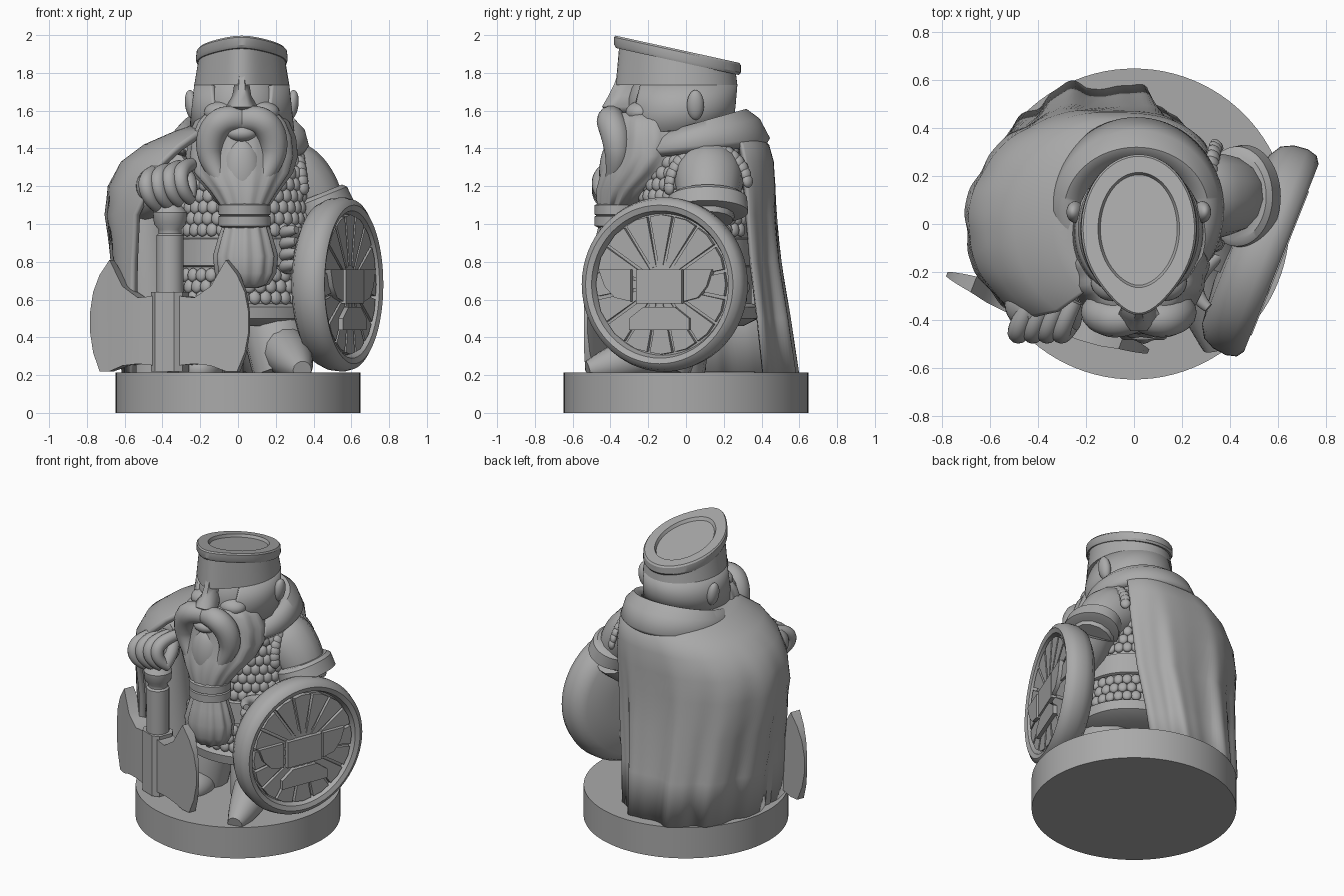
import bpy, bmesh
from math import sin, cos, pi, radians, copysign
from mathutils import Vector, Matrix

if "Cube" in bpy.data.objects:
    bpy.data.objects.remove(bpy.data.objects["Cube"])

stone = bpy.data.materials.new("stone grey")
stone.use_nodes = True
GREY = (0.4, 0.4, 0.4, 1)
stone.diffuse_color = GREY
stone.node_tree.nodes["Principled BSDF"].inputs["Base Color"].default_value = GREY


def finish(ob, angle=40):
    ob.data.materials.clear()
    ob.data.materials.append(stone)
    bpy.ops.object.select_all(action="DESELECT")
    ob.select_set(True)
    bpy.context.view_layer.objects.active = ob
    bpy.ops.object.shade_smooth_by_angle(angle=radians(angle))
    return ob


def from_bmesh(name, bm, matrix=None, angle=40):
    bmesh.ops.recalc_face_normals(bm, faces=bm.faces)
    if matrix:
        bm.transform(matrix)
    me = bpy.data.meshes.new(name)
    bm.to_mesh(me)
    bm.free()
    ob = bpy.data.objects.new(name, me)
    bpy.context.collection.objects.link(ob)
    return finish(ob, angle)


def loft(name, rings, closed=True, matrix=None, angle=40):
    bm = bmesh.new()
    rows = [[bm.verts.new(p) for p in r] for r in rings]
    n = len(rows[0])
    for a, b in zip(rows, rows[1:]):
        for i in range(n if closed else n - 1):
            j = (i + 1) % n
            bm.faces.new((a[i], a[j], b[j], b[i]))
    if closed:
        bm.faces.new(rows[0])
        bm.faces.new(rows[-1])
    return from_bmesh(name, bm, matrix, angle)


def ring(z, cx, cy, rx, ry, slope=0, tip=0, fold=0, waves=16, n=64):
    """Level ellipse, optionally tilted, pointed at the front or fluted."""
    pts = []
    for i in range(n):
        t = 2 * pi * i / n
        k = 1 + fold * cos(waves * t)
        y = cy + ry * k * sin(t) - tip * max(0, -sin(t)) ** 8
        pts.append((cx + rx * k * cos(t), y, z - slope * y))
    return pts


def arc(z, cx, cy, rx, ry, a0, a1, slope=0, fold=0, square=1.0, n=96):
    """Part of an ellipse, squarer on the left, with optional cloth folds."""
    pts = []
    for i in range(n + 1):
        t = radians(a0 + (a1 - a0) * i / n)
        k = 1 + fold * (cos(11 * (t - radians(70))) + 0.3 * sin(23 * t))
        p = square if cos(t) > 0 else 1
        x, y = (copysign(abs(f) ** p, f) for f in (cos(t), sin(t)))
        y = cy + ry * k * y
        pts.append((cx + rx * k * x, y, z + slope * y))
    return pts


def thicken(ob, t):
    m = ob.modifiers.new("thickness", "SOLIDIFY")
    m.thickness, m.offset = t, -1


def ball(name, loc, size, rot=(0, 0, 0)):
    bpy.ops.mesh.primitive_uv_sphere_add(segments=32, ring_count=16, location=loc, rotation=rot)
    ob = bpy.context.object
    ob.name, ob.scale = name, size
    return finish(ob)


def tube(name, pts):
    """Smooth limb through (x, y, z, radius) points."""
    cu = bpy.data.curves.new(name, "CURVE")
    cu.dimensions, cu.bevel_depth, cu.bevel_resolution, cu.use_fill_caps = "3D", 1, 5, True
    sp = cu.splines.new("NURBS")
    sp.points.add(len(pts) - 1)
    for p, (x, y, z, r) in zip(sp.points, pts):
        p.co, p.radius = (x, y, z, 1), r
    sp.order_u, sp.use_endpoint_u, sp.resolution_u = 3, True, 8
    ob = bpy.data.objects.new(name, cu)
    bpy.context.collection.objects.link(ob)
    bpy.ops.object.select_all(action="DESELECT")
    ob.select_set(True)
    bpy.context.view_layer.objects.active = ob
    bpy.ops.object.convert(target="MESH")
    return finish(bpy.context.object, 60)


def plate(name, pts, z0, z1, matrix):
    return loft(name, [[(x, y, z) for x, y in pts] for z in (z0, z1)], matrix=matrix)


# Base
loft("base", [ring(z, 0, 0, 0.648, 0.648, n=96) for z in (0, 0.215)])

# Torso, belt and skirt, slightly flattened front to back
CY, FLAT = 0.04, 0.88
TORSO = [(0.5, 0.35), (0.7, 0.35), (1.0, 0.335), (1.25, 0.32), (1.4, 0.27), (1.55, 0.15)]


def waist(name, levels):
    loft(name, [ring(z, 0.02, CY, r, r * FLAT) for z, r in levels])


waist("torso", TORSO)
waist("belt", ((0.77, 0.34), (0.78, 0.365), (0.92, 0.36), (0.93, 0.33)))
waist("skirt_hem", ((0.46, 0.3), (0.5, 0.39), (0.56, 0.4), (0.58, 0.35)))


def torso_radius(z):
    for (za, ra), (zb, rb) in zip(TORSO, TORSO[1:]):
        if z <= zb:
            return ra + (rb - ra) * (z - za) / (zb - za)


# Scale mail
mail = bmesh.new()


def add_scale(p, out):
    m = Matrix.Translation(p) @ Vector(out).to_track_quat("Z", "Y").to_matrix().to_4x4()
    bmesh.ops.create_icosphere(mail, subdivisions=2, radius=1, matrix=m @ Matrix.Diagonal((0.033, 0.038, 0.022, 1)))


for row in range(14):
    z = 0.61 + row * 0.06
    if 0.75 < z < 0.94:
        continue
    for i in range(23):
        t = radians(-155 + i * 9.5 + (row % 2) * 4.75)
        r = torso_radius(z) + 0.012
        add_scale((0.02 + r * cos(t), CY + r * FLAT * sin(t), z), (cos(t), sin(t), 0.15))
for i in range(18):
    t = radians(10 + i * 10)
    add_scale((0.35 - 0.03 * sin(t), 0.12 + 0.21 * cos(t), 1.19 + 0.22 * sin(t)), (1, cos(t), sin(t)))
from_bmesh("scale_mail", mail)

# Legs and boots
tube("right_leg", [(-0.17, 0, 0.55, 0.17), (-0.2, -0.04, 0.38, 0.16), (-0.22, -0.05, 0.215, 0.15)])
tube("left_leg", [(0.17, 0, 0.55, 0.17), (0.2, -0.1, 0.4, 0.17), (0.24, -0.14, 0.215, 0.16)])
ball("right_boot", (-0.2, -0.2, 0.23), (0.12, 0.17, 0.1))
tube("left_boot", [(0.24, -0.15, 0.34, 0.13), (0.3, -0.34, 0.27, 0.12), (0.34, -0.52, 0.225, 0.05)])

# Cape: height, side limits, back reach, end angle and fold depth
CAPE = [(0.215, -0.61, 0.23, 0.585, 208, 0.035), (0.5, -0.63, 0.26, 0.545, 211, 0.032),
        (0.8, -0.67, 0.31, 0.5, 217, 0.024), (1.05, -0.705, 0.34, 0.48, 226, 0.014),
        (1.2, -0.69, 0.36, 0.475, 234, 0.006), (1.33, -0.62, 0.36, 0.465, 236, 0),
        (1.42, -0.5, 0.35, 0.44, 236, 0), (1.49, -0.34, 0.31, 0.37, 232, 0), (1.54, -0.2, 0.2, 0.25, 228, 0)]
cape = loft("cape", [arc(z, (a + b) / 2, 0, (b - a) / 2, back, 33, end, fold=f, square=0.65)
                     for z, a, b, back, end, f in CAPE], closed=False, angle=70)
thicken(cape, 0.04)
collar = loft("cape_collar", [arc(z, 0.01, 0.06, rx, ry, -40, 220, slope) for z, rx, ry, slope in
              ((1.37, 0.34, 0.36, 0.1), (1.41, 0.365, 0.385, 0.1), (1.48, 0.345, 0.33, 0.2),
               (1.52, 0.3, 0.26, 0.28), (1.5, 0.22, 0.19, 0.3))], closed=False, angle=60)
thicken(collar, 0.03)

# Left arm behind the shield
tube("left_upper_arm", [(0.14, 0.1, 1.35, 0.1), (0.24, 0.12, 1.3, 0.195), (0.4, 0.12, 1.15, 0.17), (0.45, 0.12, 1.02, 0.13)])
tilt = Matrix.Translation((0.44, 0.115, 1.11)) @ Matrix.Rotation(radians(-22), 4, "Y")
loft("left_cuff", [ring(z, 0, 0, r, r * 1.3) for z, r in ((-0.06, 0.13), (-0.05, 0.165), (0.03, 0.16), (0.05, 0.14))], matrix=tilt)
tube("left_forearm", [(0.45, 0.12, 1.05, 0.15), (0.42, 0.02, 0.92, 0.13), (0.34, -0.16, 0.85, 0.1)])
for i in range(4):
    z = 0.77 + i * 0.06
    tube("left_finger", [(0.36, -0.12, z, 0.03), (0.26, -0.2, z, 0.04), (0.25, -0.3, z + 0.01, 0.035), (0.31, -0.35, z + 0.02, 0.02)])

# Right arm and fist
tube("right_arm", [(-0.3, 0.1, 1.28, 0.14), (-0.54, 0.02, 1.18, 0.15), (-0.52, -0.18, 1.12, 0.13), (-0.4, -0.32, 1.18, 0.1)])
tube("right_sleeve", [(-0.5, -0.08, 1.16, 0.14), (-0.49, -0.1, 0.8, 0.15), (-0.43, -0.06, 0.22, 0.17)])
ball("right_hand", (-0.39, -0.33, 1.2), (0.15, 0.13, 0.12))
for i in range(4):
    x, z = -0.49 + i * 0.06, 1.19 + i * 0.012
    tube("right_finger", [(x + 0.06, -0.32, z + 0.09, 0.035), (x, -0.44, z + 0.07, 0.043),
                          (x + 0.01, -0.47, z - 0.05, 0.04), (x + 0.06, -0.41, z - 0.1, 0.03)])
tube("right_thumb", [(-0.32, -0.28, 1.28, 0.045), (-0.24, -0.35, 1.25, 0.05), (-0.26, -0.42, 1.14, 0.035)])

# Double axe resting on its head
AXE = Matrix.Translation((-0.36, -0.37, 0)) @ Matrix.Rotation(radians(-21), 4, "Z")
BLADE = [(0.06, 0.25, 0.62, 0.06), (0.16, 0.26, 0.61, 0.06), (0.25, 0.25, 0.67, 0.052), (0.33, 0.22, 0.81, 0.035),
         (0.39, 0.22, 0.73, 0.025), (0.43, 0.32, 0.64, 0.016), (0.45, 0.43, 0.53, 0.01)]
for side, s in (("right", -1), ("left", 1)):
    loft(side + "_axe_blade", [[(u * s, -t, lo), (u * s, t, lo), (u * s, t, hi), (u * s, -t, hi)]
                               for u, lo, hi, t in BLADE], matrix=AXE)
plate("axe_socket", [(0.09 * x, 0.08 * y) for x, y in ((-1, -0.6), (-0.6, -1), (0.6, -1), (1, -0.6), (1, 0.6), (0.6, 1), (-0.6, 1), (-1, 0.6))], 0.22, 0.64, AXE)
loft("axe_handle", [ring(z, 0, 0, r, r) for z, r in ((0.6, 0.072), (0.94, 0.072), (0.95, 0.06), (0.97, 0.06),
                    (1.0, 0.085), (1.06, 0.09), (1.1, 0.06))], matrix=AXE)

# Round shield, drawn flat and then stood up facing outward
SHIELD = Matrix(((0.37, 0, 0.929, 0.535), (0.929, 0, -0.37, -0.11), (0, 1, 0, 0.68), (0, 0, 0, 1)))
loft("shield", [ring(z, 0, 0, r, r) for r, z in ((0.2, -0.14), (0.38, -0.12), (0.43, -0.09), (0.455, -0.04), (0.462, 0.02),
     (0.45, 0.065), (0.42, 0.085), (0.39, 0.075), (0.375, 0.035), (0.1, 0.06))], matrix=SHIELD, angle=50)
for i in range(16):
    a, h = 2 * pi * i / 16, pi / 16 - 0.025
    wedge = [(r * cos(a + d), r * sin(a + d)) for r, d in ((0.1, -h * 0.7), (0.365, -h), (0.37, 0), (0.365, h), (0.1, h * 0.7))]
    plate("shield_plank", wedge, 0.02, 0.065, SHIELD)
ANVIL = {"anvil_block": [(-0.13, -0.1), (0.13, -0.1), (0.13, 0.08), (-0.13, 0.08)],
         "anvil_horn": [(0.14, 0.08), (0.14, -0.09), (0.22, -0.07), (0.27, -0.01), (0.3, 0.08)],
         "anvil_foot": [(-0.17, -0.24), (0.17, -0.24), (0.17, -0.18), (0.09, -0.12), (-0.09, -0.12), (-0.17, -0.18)]}
for name, pts in ANVIL.items():
    plate(name, pts, 0.02, 0.09, SHIELD)
plate("anvil_tail", [(-x * 1.15, y) for x, y in ANVIL["anvil_horn"]], 0.02, 0.09, SHIELD)

# Head, cheeks and ears
HX = 0.02
ball("head", (HX, -0.06, 1.62), (0.23, 0.25, 0.25))
for s in (-1, 1):
    ball("ear", (HX + 0.265 * s, 0.05, 1.63), (0.035, 0.045, 0.08), (0, 0.15 * s, 0))
    ball("cheek", (HX + 0.11 * s, -0.24, 1.59), (0.09, 0.08, 0.06))

# Helmet crown with tilted, pointed rim and shallow dished top
BROW = 1.735
HELMET = [(BROW, 0.2, 0.25, 0.03), (BROW, 0.252, 0.292, 0.06), (1.85, 0.232, 0.285, 0.05), (1.85, 0.238, 0.3, 0.05),
          (1.865, 0.243, 0.31, 0.05), (1.905, 0.24, 0.31, 0.05), (1.915, 0.232, 0.302, 0.05),
          (1.915, 0.17, 0.235, 0.01), (1.895, 0.16, 0.225, 0.01)]
loft("helmet", [ring(z, HX, -0.02, rx, ry, 0 if z == BROW else 0.22, tip) for z, rx, ry, tip in HELMET], angle=30)
guard = loft("cheek_guards", [arc(z, HX, cy, rx, 0.292, a, 180 - a, slope) for z, cy, rx, a, slope in
             ((1.5, -0.045, 0.278, -64, 0.08), (1.62, -0.03, 0.265, -56, 0), (BROW, -0.02, 0.252, -50, 0))], closed=False)
thicken(guard, 0.04)
loft("nose_guard", [[(HX - w, y + 0.07, z), (HX - w * 0.4, y, z), (HX + w * 0.4, y, z), (HX + w, y + 0.07, z), (HX, -0.2, z)]
     for z, w, y in ((1.59, 0.04, -0.41), (1.62, 0.085, -0.445), (1.68, 0.05, -0.41), (1.74, 0.04, -0.38), (1.8, 0.03, -0.36))], angle=60)

# Beard, moustache and tied tail
loft("beard", [ring(z, x, y, rx, ry, fold=0.025, waves=14) for z, x, y, rx, ry in
     ((1.59, HX, -0.17, 0.2, 0.2), (1.54, HX, -0.165, 0.245, 0.235), (1.46, HX, -0.16, 0.28, 0.25),
      (1.36, HX, -0.17, 0.29, 0.25), (1.27, HX, -0.23, 0.265, 0.22), (1.18, 0.03, -0.31, 0.19, 0.165),
      (1.08, 0.035, -0.36, 0.12, 0.11))], angle=60)
for s in (-1, 1):
    tube("moustache", [(HX, -0.38, 1.55, 0.065), (HX + 0.09 * s, -0.41, 1.57, 0.075), (HX + 0.17 * s, -0.37, 1.47, 0.08),
                       (HX + 0.17 * s, -0.36, 1.32, 0.06), (HX + 0.09 * s, -0.4, 1.2, 0.03)])
ball("lower_lip", (HX, -0.39, 1.48), (0.08, 0.06, 0.045))
ball("beard_front", (HX, -0.37, 1.27), (0.11, 0.09, 0.19))
for z in (1.015, 1.075):
    loft("beard_band", [ring(z + d, 0.035, -0.36, r, r * 0.9) for d, r in
         ((-0.035, 0.115), (-0.025, 0.138), (0.025, 0.138), (0.035, 0.115))])
loft("beard_tail", [ring(z, 0.04, -0.37, r, r * 0.75, fold=0.05, waves=12) for z, r in
     ((0.66, 0.06), (0.68, 0.12), (0.74, 0.155), (0.83, 0.165), (0.92, 0.14), (1.0, 0.115))], angle=60)
